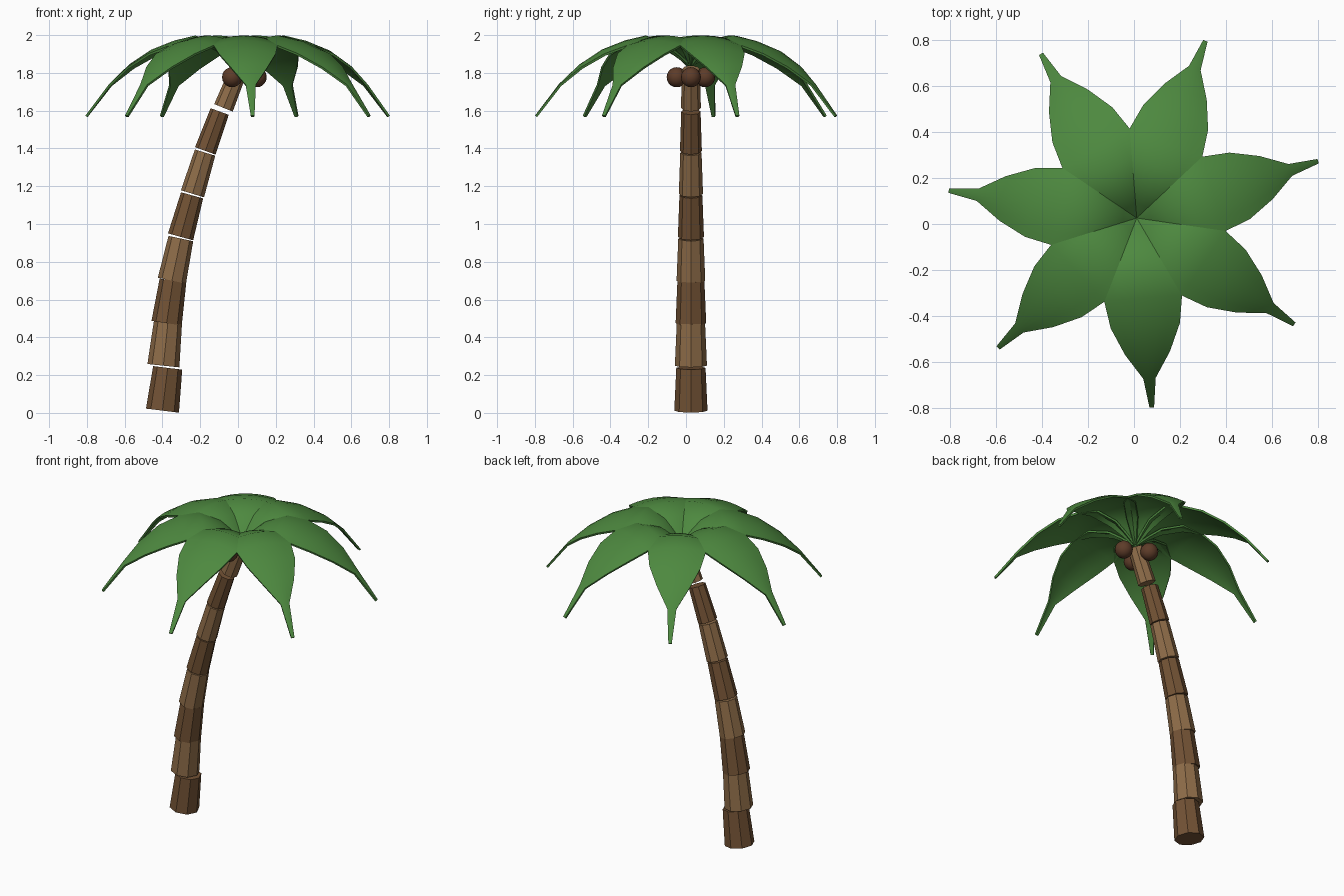
import bpy, bmesh, math
from mathutils import Matrix, Vector

if "Cube" in bpy.data.objects:
    bpy.data.objects.remove(bpy.data.objects["Cube"])


def material(name, rgb):
    m = bpy.data.materials.new(name)
    m.diffuse_color = (*rgb, 1)
    m.use_nodes = True
    m.node_tree.nodes["Principled BSDF"].inputs["Base Color"].default_value = m.diffuse_color
    return m


BARK = [material("dark_bark", (0.17, 0.085, 0.035)), material("light_bark", (0.27, 0.15, 0.065))]
GREEN = material("leaf_green", (0.075, 0.25, 0.05))
NUT = material("coconut_brown", (0.11, 0.045, 0.022))


def add_object(name, bm, mat, smooth=False):
    for f in bm.faces:
        f.smooth = smooth
    mesh = bpy.data.meshes.new(name)
    bm.to_mesh(mesh)
    bm.free()
    mesh.materials.append(mat)
    ob = bpy.data.objects.new(name, mesh)
    bpy.context.collection.objects.link(ob)
    return ob


CX, CY = 0.012, 0.026

# Trunk: eight tapered octagonal rings (base x, base z, tilt, radius)
rings = [(-0.40, 0.012, 7, 0.088), (-0.395, 0.25, 6, 0.085), (-0.378, 0.475, 8.5, 0.081),
         (-0.35, 0.70, 12, 0.076), (-0.304, 0.932, 15.5, 0.069), (-0.241, 1.16, 17, 0.064),
         (-0.173, 1.387, 20, 0.058), (-0.077, 1.615, 22, 0.053)]
for i, (x, z, tilt, r) in enumerate(rings):
    bm = bmesh.new()
    length = 0.228 if i < 6 else 0.222
    bmesh.ops.create_cone(bm, cap_ends=True, segments=8, radius1=r, radius2=r * 0.88, depth=length,
                          matrix=Matrix.Translation((0, 0, length / 2)))
    bm.transform(Matrix.Translation((x, CY, z)) @ Matrix.Rotation(math.radians(tilt), 4, 'Y'))
    add_object(f"trunk_ring_{i + 1}", bm, BARK[i % 2])

# Coconuts: three spheres around the trunk top
for i in range(3):
    a = math.radians(120 * i)
    bm = bmesh.new()
    bmesh.ops.create_uvsphere(bm, u_segments=16, v_segments=10, radius=0.053)
    bm.transform(Matrix.Translation((CX + 0.087 * math.cos(a), CY + 0.087 * math.sin(a), 1.777)))
    add_object(f"coconut_{i + 1}", bm, NUT, True)

# Fronds: arched, drooping leaves (distance out, ridge height, half width)
profile = [(0.0, 1.845, 0.012), (0.06, 1.905, 0.055), (0.12, 1.957, 0.098), (0.24, 1.998, 0.155),
           (0.35, 1.972, 0.17), (0.47, 1.925, 0.151), (0.59, 1.846, 0.098), (0.70, 1.742, 0.027),
           (0.827, 1.575, 0.010)]
across = [-1, -0.67, -0.33, 0, 0.33, 0.67, 1]
for i in range(7):
    bm = bmesh.new()
    rows = [[bm.verts.new((d, w * u, z - 0.15 * w * u * u)) for u in across] for d, z, w in profile]
    for a, b in zip(rows, rows[1:]):
        for k in range(len(across) - 1):
            bm.faces.new((a[k], b[k], b[k + 1], a[k + 1]))
    bm.transform(Matrix.Translation((CX, CY, 0)) @ Matrix.Rotation(math.radians(17.4 + i * 360 / 7), 4, 'Z'))
    leaf = add_object(f"frond_{i + 1}", bm, GREEN, True)
    solid = leaf.modifiers.new("thickness", 'SOLIDIFY')
    solid.thickness, solid.offset = 0.012, -1
    split = leaf.modifiers.new("sharp_rim", 'EDGE_SPLIT')
    split.split_angle = math.radians(45)
